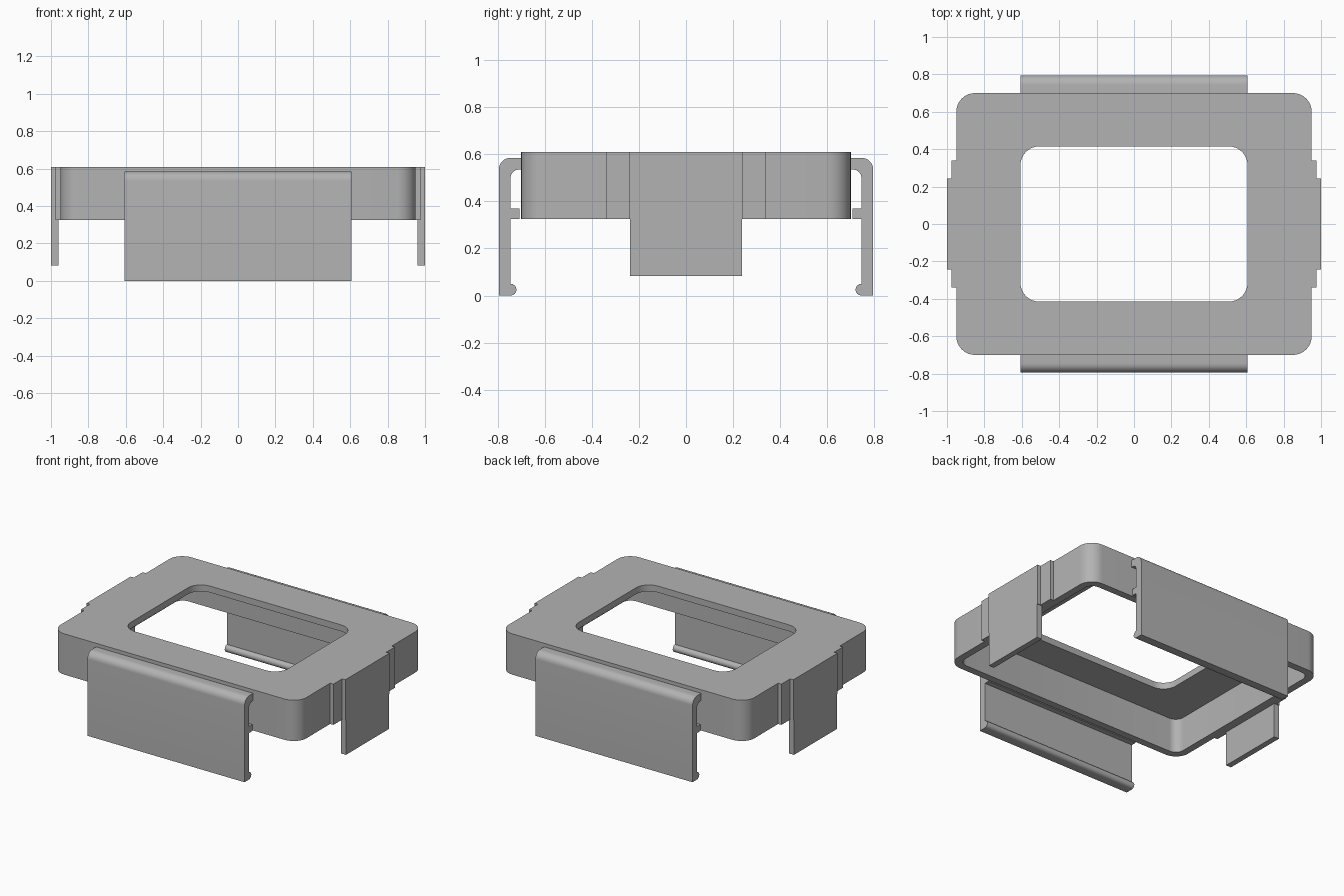
import bpy, bmesh, math

old = bpy.data.objects.get("Cube")
if old:
    bpy.data.objects.remove(old)

grey = bpy.data.materials.new("plain grey")
grey.use_nodes = True
colour = (0.45, 0.45, 0.45, 1)
grey.diffuse_color = colour
grey.node_tree.nodes["Principled BSDF"].inputs["Base Color"].default_value = colour

TOP, BASE = 0.61, 0.325
WALL, PLATE = 0.05, 0.045


def finish(name, bm):
    bmesh.ops.recalc_face_normals(bm, faces=bm.faces)
    mesh = bpy.data.meshes.new(name)
    bm.to_mesh(mesh)
    bm.free()
    mesh.materials.append(grey)
    obj = bpy.data.objects.new(name, mesh)
    bpy.context.collection.objects.link(obj)
    bpy.ops.object.select_all(action='DESELECT')
    obj.select_set(True)
    bpy.context.view_layer.objects.active = obj
    bpy.ops.object.shade_smooth_by_angle(angle=math.radians(30))
    return obj


def arc(cx, cy, r, start, end, steps=8):
    angles = [math.radians(start + (end - start) * i / steps) for i in range(steps + 1)]
    return [(cx + r * math.cos(a), cy + r * math.sin(a)) for a in angles]


def rounded_rect(hx, hy, r):
    points = []
    for i, (sx, sy) in enumerate([(1, 1), (-1, 1), (-1, -1), (1, -1)]):
        points += arc(sx * (hx - r), sy * (hy - r), r, i * 90, i * 90 + 90)
    return points


def box(name, x0, x1, hy, z0, z1):
    bm = bmesh.new()
    bmesh.ops.create_cube(bm, size=1)
    for v in bm.verts:
        v.co = ((x0 + x1) / 2 + v.co.x * (x1 - x0), v.co.y * 2 * hy,
                (z0 + z1) / 2 + v.co.z * (z1 - z0))
    return finish(name, bm)


# Hollow frame: outer wall, top plate with window, recessed underside
outer = rounded_rect(0.95, 0.70, 0.10)
window = rounded_rect(0.607, 0.415, 0.10)
inner = rounded_rect(0.95 - WALL, 0.70 - WALL, 0.06)
sections = [(outer, BASE), (outer, TOP), (window, TOP),
            (window, TOP - PLATE), (inner, TOP - PLATE), (inner, BASE)]
bm = bmesh.new()
rings = [[bm.verts.new((x, y, z)) for x, y in pts] for pts, z in sections]
for a, b in zip(rings, rings[1:] + rings[:1]):
    for i in range(len(a)):
        j = (i + 1) % len(a)
        bm.faces.new((a[i], a[j], b[j], b[i]))
finish("frame", bm)

# Front and back spring clips: hooked arm, leg, stop ledge and foot bead
profile = [(0.69, 0.585)]
profile += arc(0.745, 0.535, 0.05, 90, 0)
profile += [(0.795, 0.0)]
profile += arc(0.745, 0.025, 0.025, 270, 90)
profile += [(0.745, 0.05), (0.745, BASE), (0.708, BASE), (0.708, 0.37), (0.745, 0.37)]
profile += arc(0.71, 0.50, 0.035, 0, 90)
profile += [(0.69, 0.535)]
clean = [p for i, p in enumerate(profile) if math.dist(p, profile[i - 1]) > 0.001]
for name, side in (("front_clip", -1), ("back_clip", 1)):
    bm = bmesh.new()
    face = bm.faces.new([bm.verts.new((-0.607, side * y, z)) for y, z in clean])
    new = bmesh.ops.extrude_face_region(bm, geom=[face])["geom"]
    bmesh.ops.translate(bm, vec=(1.214, 0, 0),
                        verts=[v for v in new if isinstance(v, bmesh.types.BMVert)])
    finish(name, bm)

# Side pads stepping out from the wall, each with a hanging tab
for name, side in (("left", 1), ("right", -1)):
    for part, x0, x1, hy, z0, z1 in (("pad", 0.93, 0.975, 0.34, BASE, TOP),
                                     ("raised_pad", 0.94, 1.0, 0.243, BASE, TOP),
                                     ("tab", 0.96, 1.0, 0.237, 0.083, BASE + 0.01)):
        lo, hi = sorted((side * x0, side * x1))
        # keep the tab and raised pad faces from coinciding
        if part == "tab":
            z1 = BASE
        box(name + "_" + part, lo, hi, hy, z0, z1)
